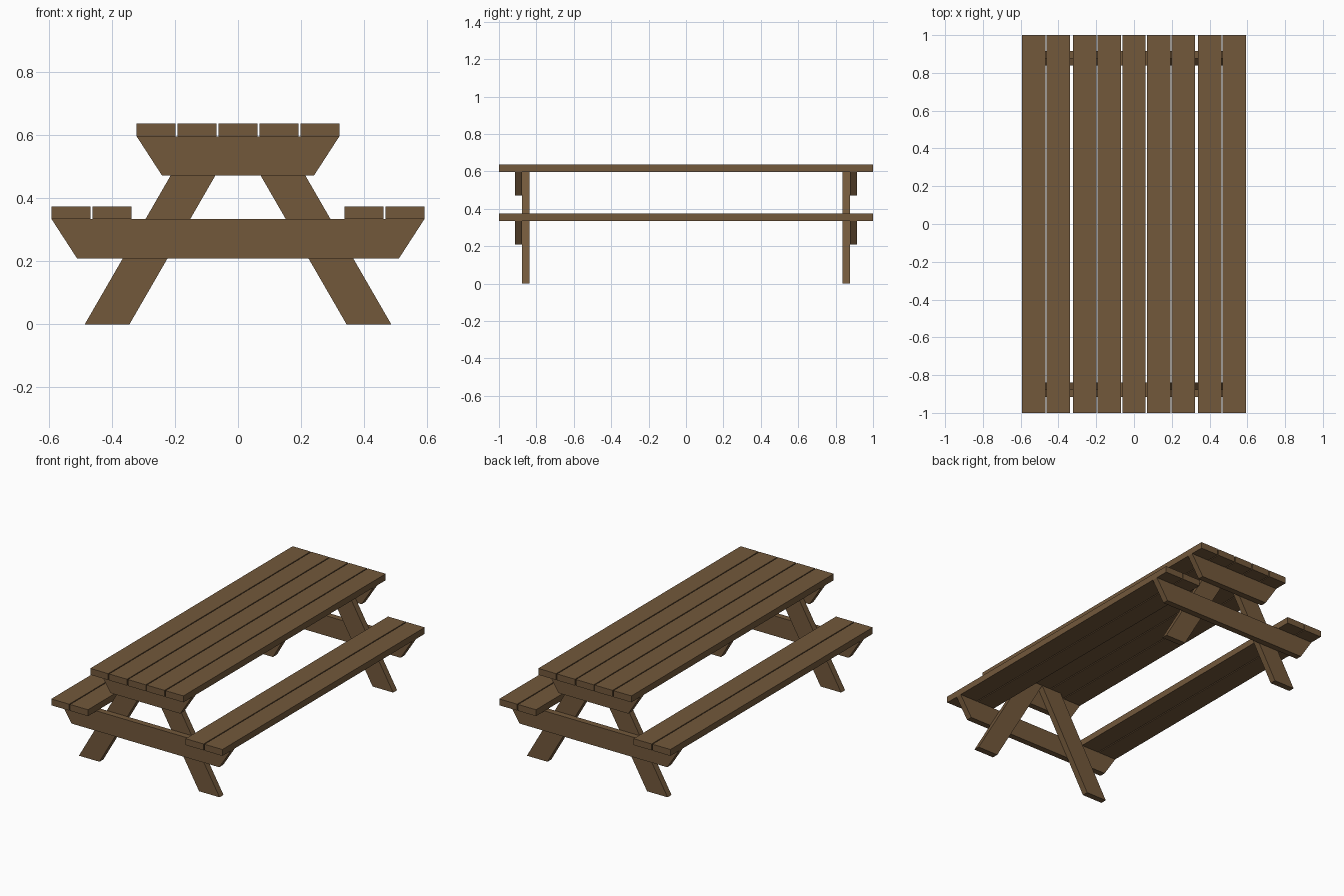
import bpy, bmesh
from math import tan, radians

if "Cube" in bpy.data.objects:
    bpy.data.objects.remove(bpy.data.objects["Cube"])

wood = bpy.data.materials.new("brown_wood")
wood.diffuse_color = (0.17, 0.098, 0.044, 1)
wood.use_nodes = True
wood.node_tree.nodes["Principled BSDF"].inputs["Base Color"].default_value = wood.diffuse_color


def prism(name, profile, y0, y1):
    """Extrude an (x, z) profile from y0 to y1."""
    bm = bmesh.new()
    face = bm.faces.new([bm.verts.new((x, y0, z)) for x, z in profile])
    ext = bmesh.ops.extrude_face_region(bm, geom=[face])
    verts = [v for v in ext["geom"] if isinstance(v, bmesh.types.BMVert)]
    bmesh.ops.translate(bm, verts=verts, vec=(0, y1 - y0, 0))
    bmesh.ops.recalc_face_normals(bm, faces=bm.faces)
    mesh = bpy.data.meshes.new(name)
    bm.to_mesh(mesh)
    bm.free()
    mesh.materials.append(wood)
    obj = bpy.data.objects.new(name, mesh)
    bpy.context.collection.objects.link(obj)
    return obj


def plank(name, x, z0, z1, width=0.124):
    a, b = x - width / 2, x + width / 2
    prism(name, [(a, z0), (b, z0), (b, z1), (a, z1)], -1, 1)


PITCH = 0.13
TOP_Z, SEAT_Z, THICK, BEAM_H = 0.597, 0.334, 0.04, 0.125

# table top planks
for i in range(5):
    plank(f"top_plank_{i + 1}", (i - 2) * PITCH, TOP_Z, TOP_Z + THICK)

# bench planks on both sides
for side, s in (("left", -1), ("right", 1)):
    for i in range(2):
        plank(f"{side}_seat_plank_{i + 1}", s * (0.4 + i * PITCH), SEAT_Z, SEAT_Z + THICK)

for end, e in (("front", -1), ("back", 1)):
    # tapered cross beams, bolted outside the legs
    for name, half, z in (("top_beam", 0.322, TOP_Z), ("seat_beam", 0.592, SEAT_Z)):
        low = half - 0.081
        prism(f"{end}_{name}", [(-half, z), (-low, z - BEAM_H), (low, z - BEAM_H), (half, z)],
              e * 0.877, e * 0.915)
    # slanted legs meeting under the top
    lean = TOP_Z * tan(radians(30))
    for side, s in (("left", -1), ("right", 1)):
        prism(f"{end}_{side}_leg",
              [(s * lean, 0), (s * (lean + 0.142), 0), (s * 0.142, TOP_Z), (0, TOP_Z)],
              e * 0.838, e * 0.877)
